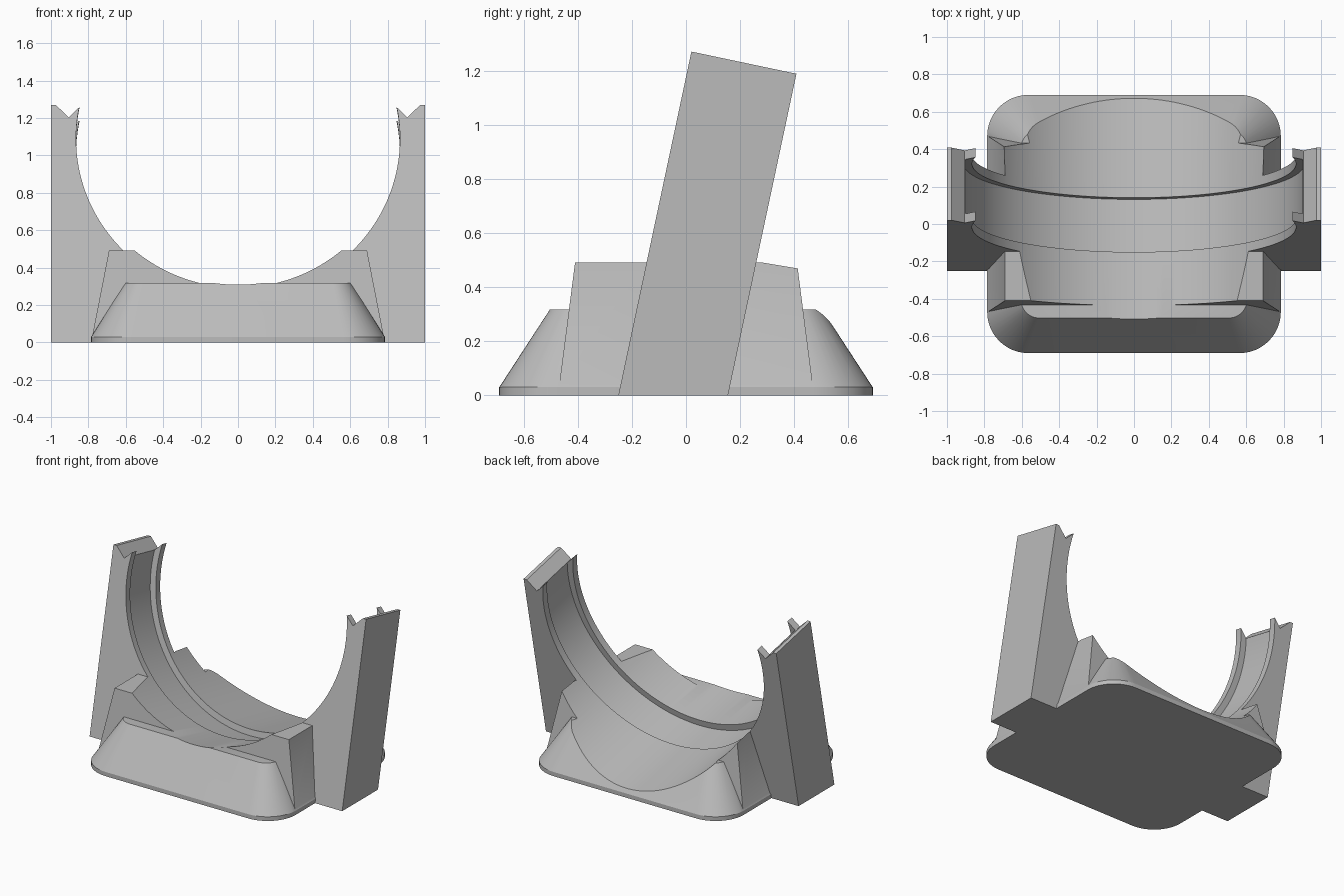
import bpy, bmesh, math
from mathutils import Matrix

if "Cube" in bpy.data.objects:
    bpy.data.objects.remove(bpy.data.objects["Cube"])

TILT = Matrix.Rotation(math.radians(-12), 4, 'X')   # leaning frame of slab and bore
AXIS, BORE, GROOVE, TOP = 1.062, 0.866, 0.91, 1.246  # heights and radii in that frame

grey = bpy.data.materials.new("plain grey")
grey.use_nodes = True
grey.diffuse_color = (0.5, 0.5, 0.5, 1)
grey.node_tree.nodes["Principled BSDF"].inputs["Base Color"].default_value = (0.5, 0.5, 0.5, 1)


def loft(name, rings, matrix=Matrix()):
    """Closed solid through equal-length rings of points."""
    bm = bmesh.new()
    loops = [[bm.verts.new(matrix @ Matrix.Translation(p).translation) for p in r] for r in rings]
    n = len(loops[0])
    bm.faces.new(loops[0])
    bm.faces.new(loops[-1])
    for a, b in zip(loops, loops[1:]):
        for i in range(n):
            bm.faces.new((a[i], a[(i + 1) % n], b[(i + 1) % n], b[i]))
    bmesh.ops.recalc_face_normals(bm, faces=bm.faces)
    mesh = bpy.data.meshes.new(name)
    bm.to_mesh(mesh)
    bm.free()
    mesh.materials.append(grey)
    ob = bpy.data.objects.new(name, mesh)
    bpy.context.collection.objects.link(ob)
    return ob


def rounded(hx, hy, r, z, steps=12):
    """Rounded rectangle ring."""
    ring = []
    for k, (sx, sy) in enumerate([(1, 1), (-1, 1), (-1, -1), (1, -1)]):
        for i in range(steps + 1):
            a = math.pi / 2 * (k + i / steps)
            ring.append((sx * (hx - r) + r * math.cos(a), sy * (hy - r) + r * math.sin(a), z))
    return ring


def rect(hx, hy, z):
    return [(hx, hy, z), (-hx, hy, z), (-hx, -hy, z), (hx, -hy, z)]


def cylinder(name, r, y0, y1, n=160):
    """Solid round cutter along the leaning axis."""
    angles = [2 * math.pi * (i + 0.5) / n for i in range(n)]
    return loft(name, [[(r * math.cos(a), y, AXIS + r * math.sin(a)) for a in angles]
                       for y in (y0, y1)], TILT)


def combine(target, other, operation):
    mod = target.modifiers.new(operation.lower(), 'BOOLEAN')
    mod.operation, mod.object, mod.solver = operation, other, 'EXACT'
    bpy.context.view_layer.objects.active = target
    bpy.ops.object.modifier_apply(modifier=mod.name)
    bpy.data.objects.remove(other)


# Flared foot with rounded corners
cradle = loft("cradle_stand", [rounded(0.785, 0.69, 0.22, 0), rounded(0.785, 0.69, 0.22, 0.03),
                               rounded(0.605, 0.503, 0.1, 0.317)])

# Tapered support block
block = loft("support_block", [rect(0.784, 0.472, 0.01), rect(0.69, 0.41, 0.49)])

# Leaning slab, flat on the ground
slab_side = [(-0.25, 0), (0.155, 0), (0.408, 1.188), (0.02, 1.27)]
slab = loft("leaning_slab", [[(x, y, z) for y, z in slab_side] for x in (-1, 1)])

combine(cradle, block, 'UNION')
combine(cradle, slab, 'UNION')

# Round bore, then the wider groove between the two lips
combine(cradle, cylinder("bore_cutter", BORE, -2, 2), 'DIFFERENCE')
combine(cradle, cylinder("groove_cutter", GROOVE, -0.195, 0.102), 'DIFFERENCE')

# V notch along each arm top
for s in (-1, 1):
    vee = [(0.905, TOP - 0.068), (1.005, TOP + 0.03), (0.805, TOP + 0.03)]
    notch = loft("notch_cutter", [[(s * x, y, z) for x, z in vee] for y in (-0.6, 0.6)], TILT)
    combine(cradle, notch, 'DIFFERENCE')

bpy.ops.object.select_all(action='DESELECT')
cradle.select_set(True)
bpy.context.view_layer.objects.active = cradle
bpy.ops.object.shade_smooth_by_angle(angle=math.radians(25))
